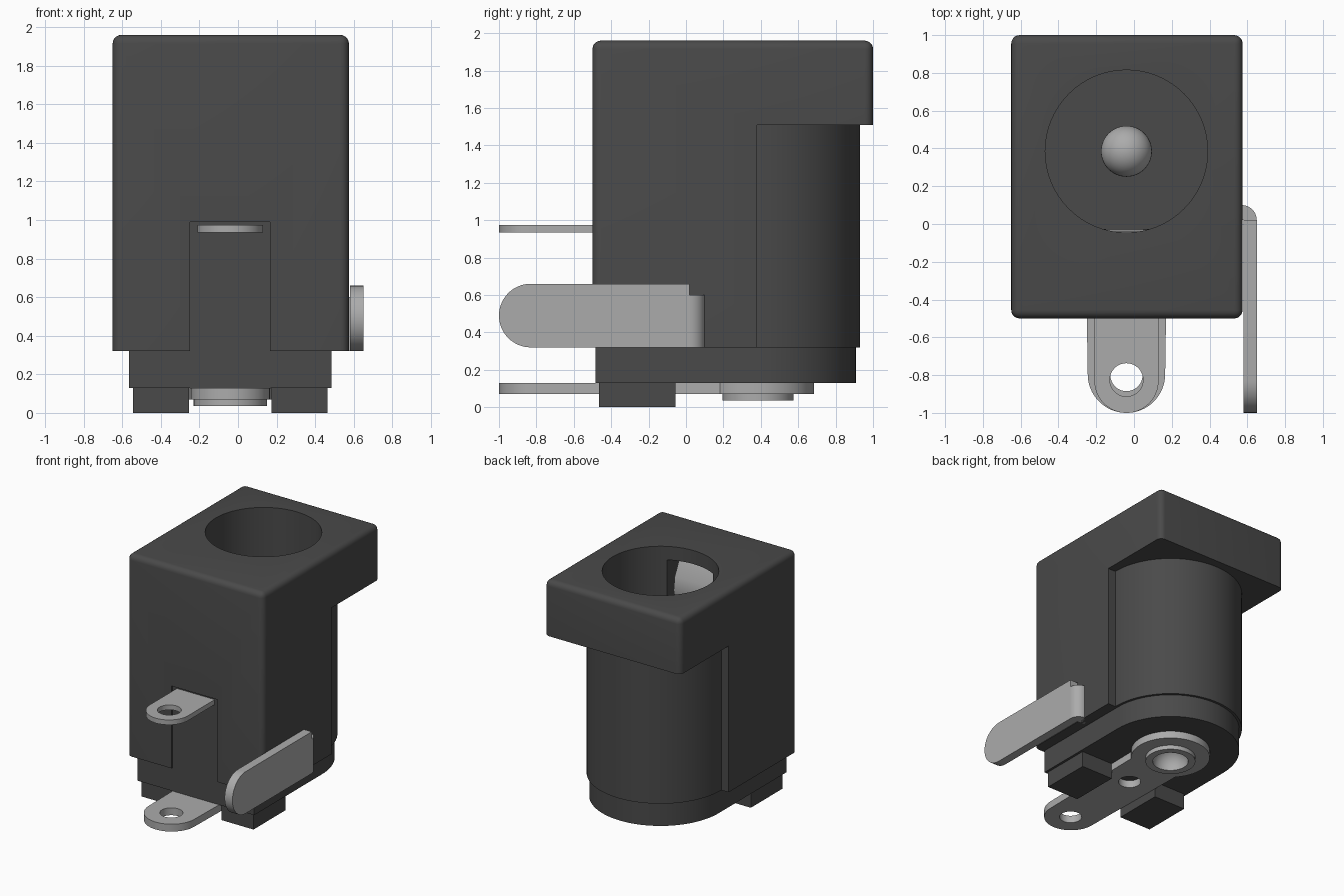
import bpy, bmesh
from math import sin, cos, pi
from mathutils import Matrix, Vector

cube = bpy.data.objects.get("Cube")
if cube:
    bpy.data.objects.remove(cube, do_unlink=True)

CX, CY = -0.04, 0.385          # socket axis
SIDEWAYS = Matrix(((0, 0, 1, 0), (1, 0, 0, 0), (0, 1, 0, 0), (0, 0, 0, 1)))  # outline in y-z, depth along x


def material(name, value):
    m = bpy.data.materials.new(name)
    m.use_nodes = True
    colour = (value, value, value, 1)
    m.diffuse_color = colour
    m.node_tree.nodes["Principled BSDF"].inputs["Base Color"].default_value = colour
    return m


PLASTIC = material("black plastic", 0.068)
METAL = material("pale metal", 0.41)


def finish(bm, name, mat):
    bmesh.ops.recalc_face_normals(bm, faces=bm.faces)
    me = bpy.data.meshes.new(name)
    bm.to_mesh(me)
    bm.free()
    me.materials.append(mat)
    ob = bpy.data.objects.new(name, me)
    bpy.context.collection.objects.link(ob)
    return ob


def prism(name, outline, low, high, mat, frame=None):
    bm = bmesh.new()
    face = bm.faces.new([bm.verts.new((x, y, low)) for x, y in outline])
    new = bmesh.ops.extrude_face_region(bm, geom=[face])["geom"]
    bmesh.ops.translate(bm, vec=(0, 0, high - low),
                        verts=[v for v in new if isinstance(v, bmesh.types.BMVert)])
    if frame:
        bm.transform(frame)
    return finish(bm, name, mat)


def arc(cx, cy, r, start, end, n=32):
    return [(cx + r * cos(start + (end - start) * i / n),
             cy + r * sin(start + (end - start) * i / n)) for i in range(n + 1)]


def disc(cx, cy, r):
    return arc(cx, cy, r, 0, 2 * pi, 64)[:-1]


def box(name, x0, x1, y0, y1, z0, z1, mat=PLASTIC):
    return prism(name, [(x0, y0), (x1, y0), (x1, y1), (x0, y1)], z0, z1, mat)


def lathe(name, profile, mat, steps=48):
    bm = bmesh.new()
    vs = [bm.verts.new((r, 0, z)) for r, z in profile]
    es = [bm.edges.new(p) for p in zip(vs, vs[1:])]
    bmesh.ops.spin(bm, geom=vs + es, cent=(0, 0, 0), axis=(0, 0, 1),
                   angle=2 * pi, steps=steps)
    bmesh.ops.remove_doubles(bm, verts=bm.verts, dist=0.0005)
    bmesh.ops.translate(bm, vec=(CX, CY, 0), verts=bm.verts)
    return finish(bm, name, mat)


def combine(ob, tool, operation="DIFFERENCE"):
    mod = ob.modifiers.new("cut", "BOOLEAN")
    mod.operation, mod.object, mod.solver = operation, tool, "EXACT"
    bpy.context.view_layer.objects.active = ob
    bpy.ops.object.modifier_apply(modifier=mod.name)
    bpy.data.objects.remove(tool, do_unlink=True)


# Housing: overhanging head and square trunk, with softened outer edges
housing = prism("housing", [(-0.5, 0.32), (0.38, 0.32), (0.38, 1.51),
                            (1, 1.51), (1, 1.96), (-0.5, 1.96)],
                -0.65, 0.575, PLASTIC, SIDEWAYS)
bm = bmesh.new()
bm.from_mesh(housing.data)


def softened(edge):
    a, b = (v.co for v in edge.verts)
    top = min(a.z, b.z) > 1.9
    upright = abs(a.x - b.x) + abs(a.y - b.y) < 0.01
    return top or (upright and (a.y < -0.4 or a.y > 0.9))


bmesh.ops.bevel(bm, geom=[e for e in bm.edges if softened(e)], offset=0.045,
                segments=5, profile=0.5, affect="EDGES")
bm.to_mesh(housing.data)
bm.free()

# Round barrel joined behind the trunk
barrel = prism("barrel", arc(CX, CY, 0.545, 0, pi, 48) +
               [(CX - 0.545, 0), (CX + 0.545, 0)], 0.32, 1.7, PLASTIC)
combine(housing, barrel, "UNION")

# Socket bore, spring slot and shallow front recess
combine(housing, prism("bore", disc(CX, CY, 0.43), 0.36, 2.2, PLASTIC))
combine(housing, box("slot", -0.25, 0.165, -0.4, 0.2, 0.36, 1.85))
combine(housing, box("recess", -0.25, 0.165, -0.7, -0.485, 0.2, 0.99))

# Base and two feet
base = prism("base", arc(CX, CY, 0.525, 0, pi, 48) +
             [(CX - 0.525, -0.485), (CX + 0.525, -0.485)], 0.13, 0.32, PLASTIC)
combine(base, prism("rivet_hole", disc(CX, CY, 0.14), 0, 0.25, PLASTIC))
for side, name in ((-1, "right_foot"), (1, "left_foot")):
    mid = CX + side * 0.36
    box(name, mid - 0.145, mid + 0.145, -0.465, -0.055, 0, 0.13)

# Centre pin with a rounded tip, and the rivet under it
lathe("centre_pin", [(0.135, 0.3)] +
      [(0.135 * cos(i * pi / 20), 1.52 + 0.135 * sin(i * pi / 20)) for i in range(11)], METAL)
lathe("rivet", [(0.19, 0.075), (0.19, 0.035), (0.135, 0.035)] +
      [(0.135 * cos(i * pi / 20), 0.05 + 0.135 * sin(i * pi / 20)) for i in range(11)], METAL)

# Bottom terminal: strip with a round end under the pin
strip = prism("bottom_terminal", arc(CX, -0.795, 0.205, pi, 2 * pi) +
              arc(CX, CY, 0.3, -0.75, pi + 0.75, 48), 0.07, 0.13, METAL)
for y, r in ((-0.8, 0.085), (-0.1, 0.085), (CY, 0.14)):
    combine(strip, prism("hole", disc(CX, y, r), 0, 0.2, METAL))

# Front terminal tab
tab = prism("front_terminal", arc(CX, -0.83, 0.17, pi, 2 * pi) +
            [(CX + 0.17, -0.36), (CX - 0.17, -0.36)], 0.935, 0.975, METAL)
combine(tab, prism("hole", disc(CX, -0.825, 0.088), 0.8, 1.1, METAL))

# Curved spring contact rising from the tab into the bore
path = [Vector(p) for p in ((-0.36, 0.955), (-0.3, 1.0), (-0.24, 1.15), (-0.14, 1.35),
                            (-0.07, 1.5), (-0.047, 1.6), (-0.06, 1.7), (-0.12, 1.82))]
left, right = [], []
for i, p in enumerate(path):
    d = (path[min(i + 1, len(path) - 1)] - path[max(i - 1, 0)]).normalized()
    n = Vector((-d.y, d.x)) * 0.02
    left.append(tuple(p + n))
    right.append(tuple(p - n))
prism("spring_contact", left + right[::-1], CX - 0.17, CX + 0.17, METAL, SIDEWAYS)

# Side terminal blade and its rounded bend into the housing
blade = prism("side_terminal", arc(-0.83, 0.49, 0.17, pi / 2, 3 * pi / 2) +
              [(0.02, 0.32), (0.02, 0.66)], 0.58, 0.65, METAL, SIDEWAYS)
combine(blade, prism("hole", disc(-0.797, 0.49, 0.085), 0.4, 0.8, METAL, SIDEWAYS))
prism("side_terminal_bend", [(0.5, 0.02)] + arc(0.57, 0.02, 0.08, 0, pi / 2, 12) +
      [(0.5, 0.1)], 0.32, 0.6, METAL)

# Smooth curved surfaces, keep corners crisp
bpy.ops.object.select_all(action="DESELECT")
for ob in bpy.context.scene.objects:
    if ob.type == "MESH":
        ob.select_set(True)
        bpy.context.view_layer.objects.active = ob
bpy.ops.object.shade_smooth_by_angle(angle=0.6)
